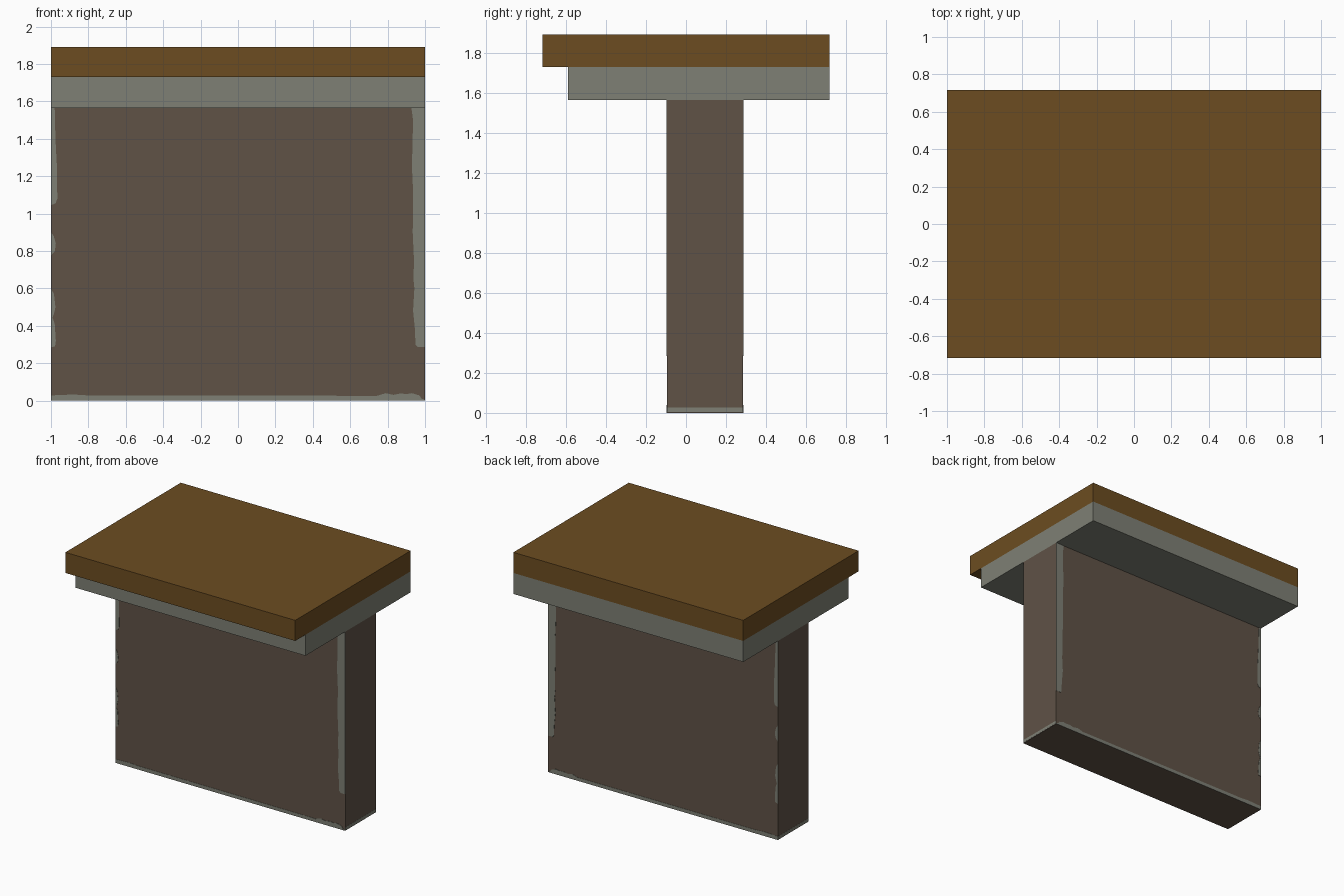
import bpy, bmesh

if "Cube" in bpy.data.objects:
    bpy.data.objects.remove(bpy.data.objects["Cube"])

def material(name, rgb):
    m = bpy.data.materials.new(name)
    m.diffuse_color = (*rgb, 1)
    m.use_nodes = True
    m.node_tree.nodes["Principled BSDF"].inputs["Base Color"].default_value = m.diffuse_color
    return m

wood = material("wood brown", (0.150, 0.073, 0.015))
stone = material("stone grey", (0.209, 0.216, 0.178))
plaster = material("wall brown", (0.115, 0.085, 0.062))

def finish(name, bm, mat):
    bmesh.ops.recalc_face_normals(bm, faces=bm.faces)
    me = bpy.data.meshes.new(name)
    bm.to_mesh(me)
    bm.free()
    me.materials.append(mat)
    ob = bpy.data.objects.new(name, me)
    bpy.context.collection.objects.link(ob)

def box(name, lo, hi, mat):
    bm = bmesh.new()
    bmesh.ops.create_cube(bm, size=1)
    for v in bm.verts:
        v.co = [(lo[i] + hi[i]) / 2 + v.co[i] * (hi[i] - lo[i]) for i in range(3)]
    finish(name, bm, mat)

FRONT, BACK, T = -0.095, 0.285, 0.002

# Thin plate with an x-z outline, repeated on the front and back of the wall
def worn_patch(name, outline):
    for side, y, d in (("front", FRONT, -T), ("back", BACK, T)):
        bm = bmesh.new()
        f = bm.faces.new([bm.verts.new((x, y, z)) for x, z in outline])
        r = bmesh.ops.extrude_face_region(bm, geom=[f])
        for v in r["geom"]:
            if isinstance(v, bmesh.types.BMVert):
                v.co.y += d
        finish(f"{name}_{side}", bm, stone)

# Wall, stone ledge and wooden top
box("wall", (-1, FRONT, 0), (1, BACK, 1.565), plaster)
box("stone_ledge", (-1, -0.59, 1.565), (1, 0.717, 1.73), stone)
box("wooden_top", (-1, -0.717, 1.73), (1, 0.717, 1.892), wood)

# Bare stone along the right edge
worn_patch("right_edge_wear", [
    (1, 1.565), (0.927, 1.565), (0.936, 1.5), (0.93, 1.25), (0.937, 1.1),
    (0.934, 0.9), (0.941, 0.75), (0.938, 0.65), (0.943, 0.6), (0.936, 0.48),
    (0.946, 0.38), (0.949, 0.3), (0.96, 0.287), (1, 0.287)])

# Bare stone along the left edge
worn_patch("left_upper_wear", [
    (-1, 1.565), (-0.98, 1.565), (-0.976, 1.4), (-0.968, 1.25),
    (-0.966, 1.08), (-0.975, 1.055), (-1, 1.045)])
worn_patch("left_middle_wear", [
    (-1, 0.9), (-0.985, 0.88), (-0.974, 0.84), (-0.979, 0.8), (-1, 0.775)])
worn_patch("left_lower_wear", [
    (-1, 0.6), (-0.984, 0.57), (-0.976, 0.5), (-0.985, 0.46), (-0.992, 0.445),
    (-0.98, 0.41), (-0.974, 0.32), (-0.978, 0.29), (-1, 0.285)])

# Bare stone along the foot
worn_patch("foot_wear", [
    (-1, 0), (-1, 0.028), (-0.88, 0.033), (-0.8, 0.028), (0.7, 0.026),
    (0.74, 0.025), (0.79, 0.04), (0.83, 0.031), (0.87, 0.039), (0.9, 0.035),
    (0.93, 0.04), (0.97, 0.028), (0.98, 0.012), (1, 0.004), (1, 0)])

# Foot strips on the two ends
for s, name in ((1, "right"), (-1, "left")):
    a, b = sorted((s * 0.999, s * 1.001))
    box(f"foot_strip_{name}", (a, FRONT, 0.004), (b, BACK, 0.027), stone)
